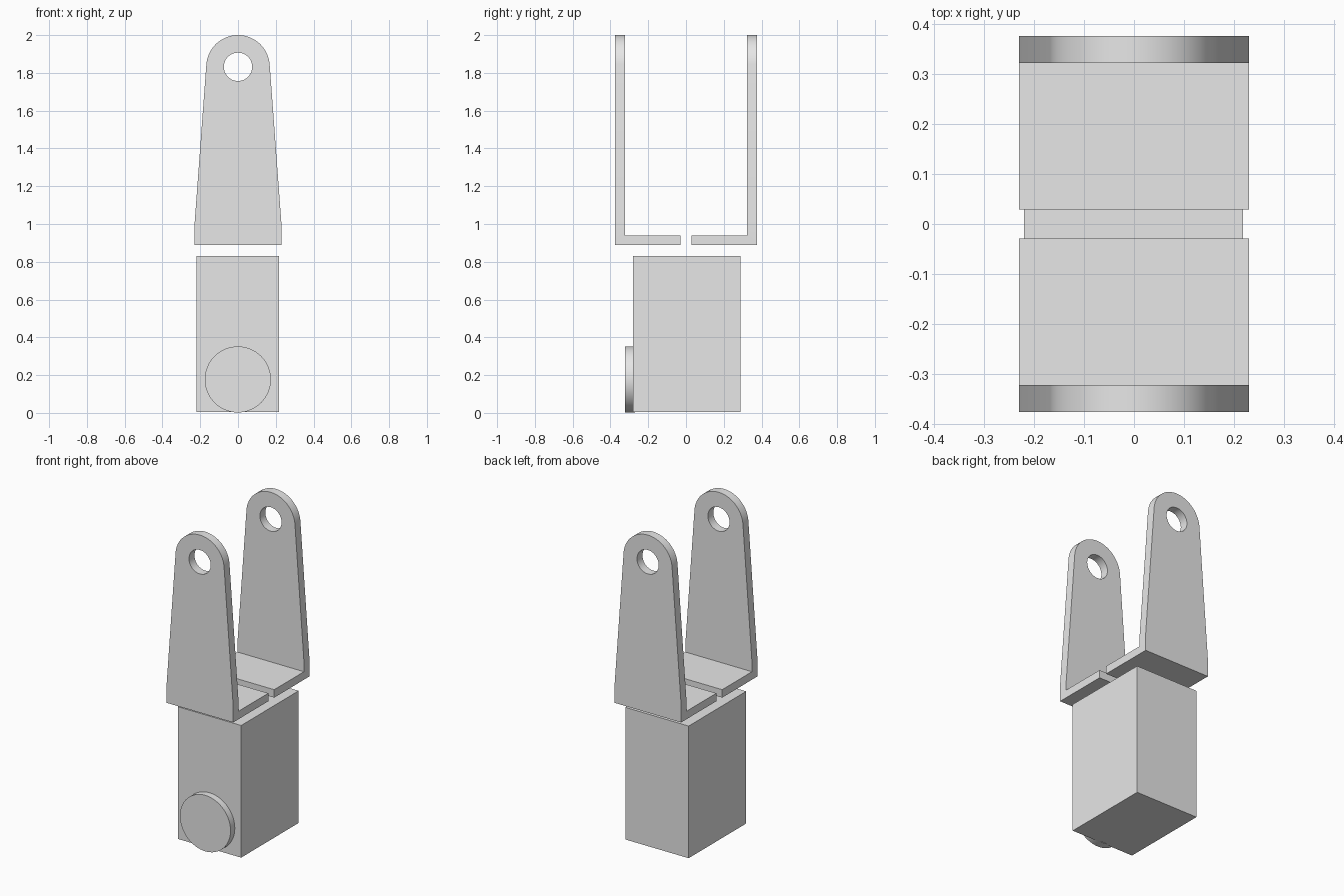
import bpy, bmesh, math
from mathutils import Matrix

if "Cube" in bpy.data.objects:
    bpy.data.objects.remove(bpy.data.objects["Cube"], do_unlink=True)

grey = bpy.data.materials.new("plain_grey")
grey.use_nodes = True
grey.diffuse_color = (0.8, 0.8, 0.8, 1)
grey.node_tree.nodes["Principled BSDF"].inputs["Base Color"].default_value = (0.8, 0.8, 0.8, 1)


def make_object(name, bm):
    bmesh.ops.recalc_face_normals(bm, faces=bm.faces)
    mesh = bpy.data.meshes.new(name)
    bm.to_mesh(mesh)
    bm.free()
    mesh.materials.append(grey)
    obj = bpy.data.objects.new(name, mesh)
    bpy.context.collection.objects.link(obj)
    return obj


def activate(obj):
    bpy.ops.object.select_all(action="DESELECT")
    obj.select_set(True)
    bpy.context.view_layer.objects.active = obj


def prism(name, loops, offset):
    """Extrude closed outlines (inner loops become holes)."""
    bm = bmesh.new()
    edges = []
    for loop in loops:
        verts = [bm.verts.new(p) for p in loop]
        edges += [bm.edges.new((a, b)) for a, b in zip(verts, verts[1:] + verts[:1])]
    faces = [g for g in bmesh.ops.triangle_fill(bm, edges=edges, use_beauty=True)["geom"]
             if isinstance(g, bmesh.types.BMFace)]
    new = bmesh.ops.extrude_face_region(bm, geom=faces)["geom"]
    bmesh.ops.translate(bm, vec=offset, verts=[v for v in new if isinstance(v, bmesh.types.BMVert)])
    return make_object(name, bm)


def arc(radius, start, end, steps, z):
    angles = [math.radians(start + (end - start) * i / steps) for i in range(steps + 1)]
    return [(radius * math.cos(a), -1, z + radius * math.sin(a)) for a in angles]


# Tapered arm outline with a pivot hole, used to trim both brackets
pivot_z = 1.832
outline = [(-0.23, -1, 1.0), (-0.23, -1, 0.7), (0.23, -1, 0.7), (0.23, -1, 1.0)]
outline += arc(0.168, 4.3, 175.7, 48, pivot_z)
hole = arc(0.075, 0, 360, 48, pivot_z)[:-1]
trim = prism("bracket_trim_helper", [outline, hole], (0, 2, 0))

# Two L-shaped brackets facing each other
for name, side in (("front_bracket", -1), ("back_bracket", 1)):
    profile = [(0.029, 0.89), (0.377, 0.89), (0.377, 2.1), (0.323, 2.1), (0.323, 0.94), (0.029, 0.94)]
    bracket = prism(name, [[(-0.3, side * y, z) for y, z in profile]], (0.6, 0, 0))
    mod = bracket.modifiers.new("trim", "BOOLEAN")
    mod.operation = "INTERSECT"
    mod.solver = "EXACT"
    mod.object = trim
    activate(bracket)
    bpy.ops.object.modifier_apply(modifier=mod.name)
    bpy.ops.object.shade_smooth_by_angle(angle=math.radians(30))
bpy.data.objects.remove(trim, do_unlink=True)

# Rectangular body
bm = bmesh.new()
bmesh.ops.create_cube(bm, size=1, matrix=Matrix.Translation((-0.001, 0.004, 0.418))
                      @ Matrix.Diagonal((0.438, 0.568, 0.826, 1)))
make_object("body_block", bm)

# Round boss on the front of the body
bm = bmesh.new()
bmesh.ops.create_cone(bm, cap_ends=True, segments=64, radius1=0.175, radius2=0.175, depth=0.052,
                      matrix=Matrix.Translation((-0.001, -0.296, 0.177)) @ Matrix.Rotation(math.pi / 2, 4, "X"))
boss = make_object("front_boss", bm)
activate(boss)
bpy.ops.object.shade_smooth_by_angle(angle=math.radians(30))
